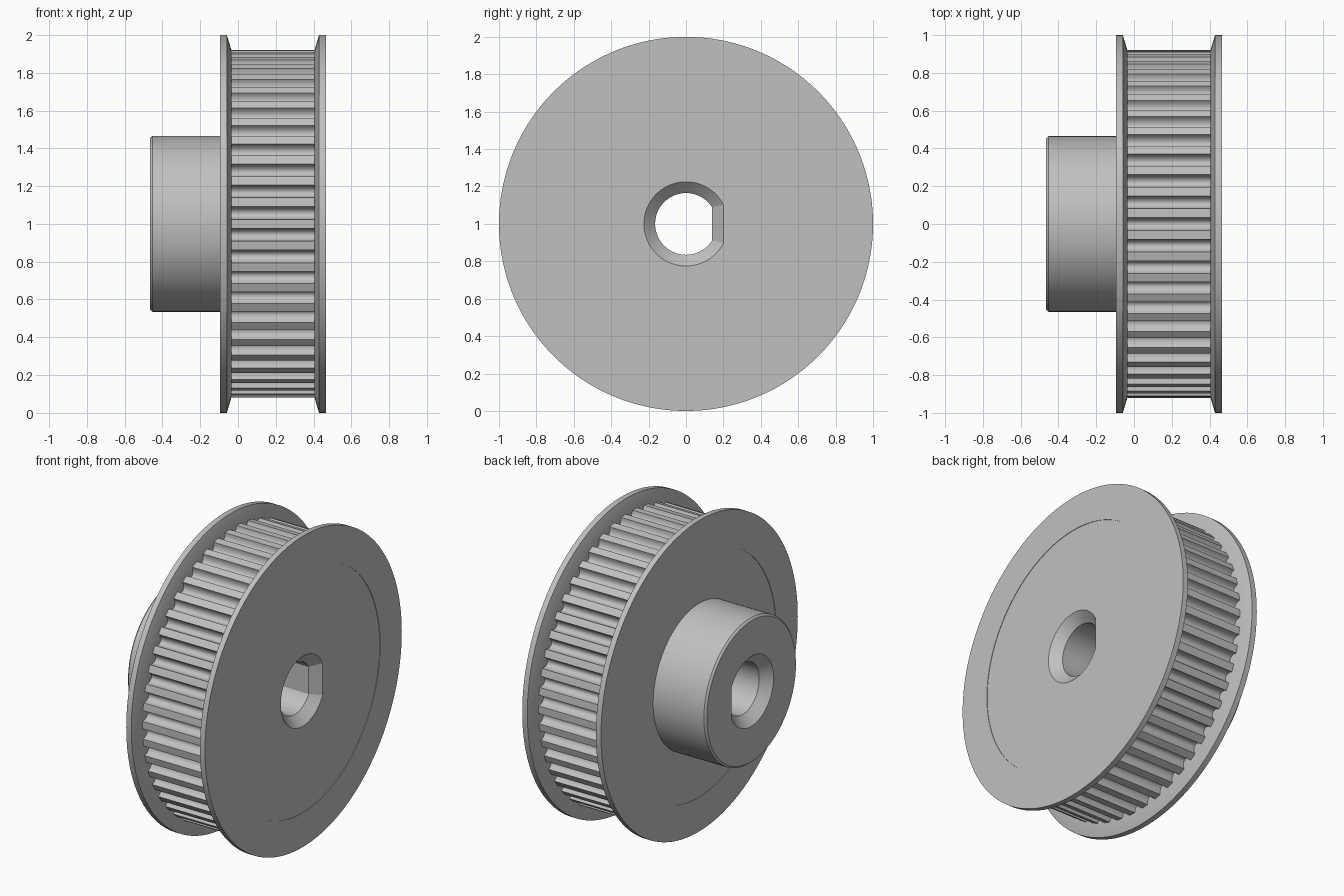
import bpy, bmesh
from math import sin, cos, pi, radians, sqrt, acos

cube = bpy.data.objects.get("Cube")
if cube:
    bpy.data.objects.remove(cube, do_unlink=True)

# Single bare metal colour
metal = bpy.data.materials.new("metal grey")
metal.use_nodes = True
GREY = (0.53, 0.53, 0.53, 1)
metal.diffuse_color = GREY
metal.node_tree.nodes["Principled BSDF"].inputs["Base Color"].default_value = GREY

AXIS_Z = 1.0           # height of the shaft axis, which runs along x
SEGMENTS = 192
FLAT_STEPS = 16        # segments on each half of the bore flat
TEETH = 50
TIP_RADIUS, GROOVE_DEPTH, GROOVE_HALF_WIDTH = 0.92, 0.047, 0.034
HALF_LENGTH = 0.465
FLANGE_LEFT, FLANGE_RIGHT = -0.095, HALF_LENGTH
PLATE = 0.06           # flange thickness
SEAM_RADIUS = 0.78


def circle(r):
    return [(r * cos(2 * pi * i / SEGMENTS), r * sin(2 * pi * i / SEGMENTS))
            for i in range(SEGMENTS)]


def d_shape(r, flat):
    """Circle cut by a flat on its +y side."""
    corner = acos(flat / r)
    half = sqrt(r * r - flat * flat)
    arc_steps = SEGMENTS - 2 * FLAT_STEPS
    points = [(flat, half * i / FLAT_STEPS) for i in range(FLAT_STEPS)]
    for i in range(arc_steps + 1):
        a = corner + (2 * pi - 2 * corner) * i / arc_steps
        points.append((r * cos(a), r * sin(a)))
    points += [(flat, half * (i / FLAT_STEPS - 1)) for i in range(1, FLAT_STEPS)]
    return points


def toothed(steps=12):
    """Round-bottomed grooves between narrow lands."""
    points = []
    pitch = 2 * pi / TEETH
    half = GROOVE_HALF_WIDTH / TIP_RADIUS
    for tooth in range(TEETH):
        middle = (tooth + 0.5) * pitch
        points.append((TIP_RADIUS * cos(tooth * pitch), TIP_RADIUS * sin(tooth * pitch)))
        for i in range(steps + 1):
            t = pi * i / steps
            a = middle - half * cos(t)
            r = TIP_RADIUS - GROOVE_DEPTH * sin(t)
            points.append((r * cos(a), r * sin(a)))
    return points


def loft(name, rings, smooth_angle):
    """Closed tube of cross-sections, each given as (x, outline)."""
    bm = bmesh.new()
    loops = [[bm.verts.new((x, y, z + AXIS_Z)) for y, z in outline]
             for x, outline in rings]
    for k, loop in enumerate(loops):
        after = loops[(k + 1) % len(loops)]
        n = len(loop)
        for i in range(n):
            j = (i + 1) % n
            bm.faces.new((loop[i], loop[j], after[j], after[i]))
    bmesh.ops.recalc_face_normals(bm, faces=bm.faces)
    mesh = bpy.data.meshes.new(name)
    bm.to_mesh(mesh)
    bm.free()
    mesh.materials.append(metal)
    obj = bpy.data.objects.new(name, mesh)
    bpy.context.collection.objects.link(obj)
    bpy.ops.object.select_all(action='DESELECT')
    obj.select_set(True)
    bpy.context.view_layer.objects.active = obj
    bpy.ops.object.shade_smooth_by_angle(angle=radians(smooth_angle))
    return obj


# Hub and web with a chamfered D-shaped bore
CHAMFER = 0.06
HUB_RADIUS, EDGE, STEP = 0.465, 0.012, 0.003
bore, mouth = d_shape(0.165, 0.14), d_shape(0.225, 0.2)
loft("hub_and_web", [
    (-HALF_LENGTH + CHAMFER, bore),
    (-HALF_LENGTH, mouth),
    (-HALF_LENGTH, circle(HUB_RADIUS - EDGE)),
    (-HALF_LENGTH + EDGE, circle(HUB_RADIUS)),
    (FLANGE_LEFT + STEP, circle(HUB_RADIUS)),
    (FLANGE_LEFT + STEP, circle(SEAM_RADIUS)),
    (FLANGE_RIGHT - STEP, circle(SEAM_RADIUS)),
    (FLANGE_RIGHT - STEP, mouth),
    (FLANGE_RIGHT - CHAMFER, bore),
], 20)

# Toothed rim between the flanges
teeth = toothed()
inner = [(y * SEAM_RADIUS / sqrt(y * y + z * z), z * SEAM_RADIUS / sqrt(y * y + z * z))
         for y, z in teeth]
rim_left, rim_right = FLANGE_LEFT + PLATE, FLANGE_RIGHT - PLATE
loft("toothed_rim", [(rim_left, inner), (rim_left, teeth),
                     (rim_right, teeth), (rim_right, inner)], 30)

# Flanges: flat outside, tapered inside towards the rim
for name, face, inward in (("left_flange", FLANGE_LEFT, 1),
                           ("right_flange", FLANGE_RIGHT, -1)):
    loft(name, [
        (face, circle(SEAM_RADIUS)),
        (face, circle(1)),
        (face + inward * 0.036, circle(1)),
        (face + inward * PLATE, circle(TIP_RADIUS)),
        (face + inward * PLATE, circle(SEAM_RADIUS)),
    ], 20)
